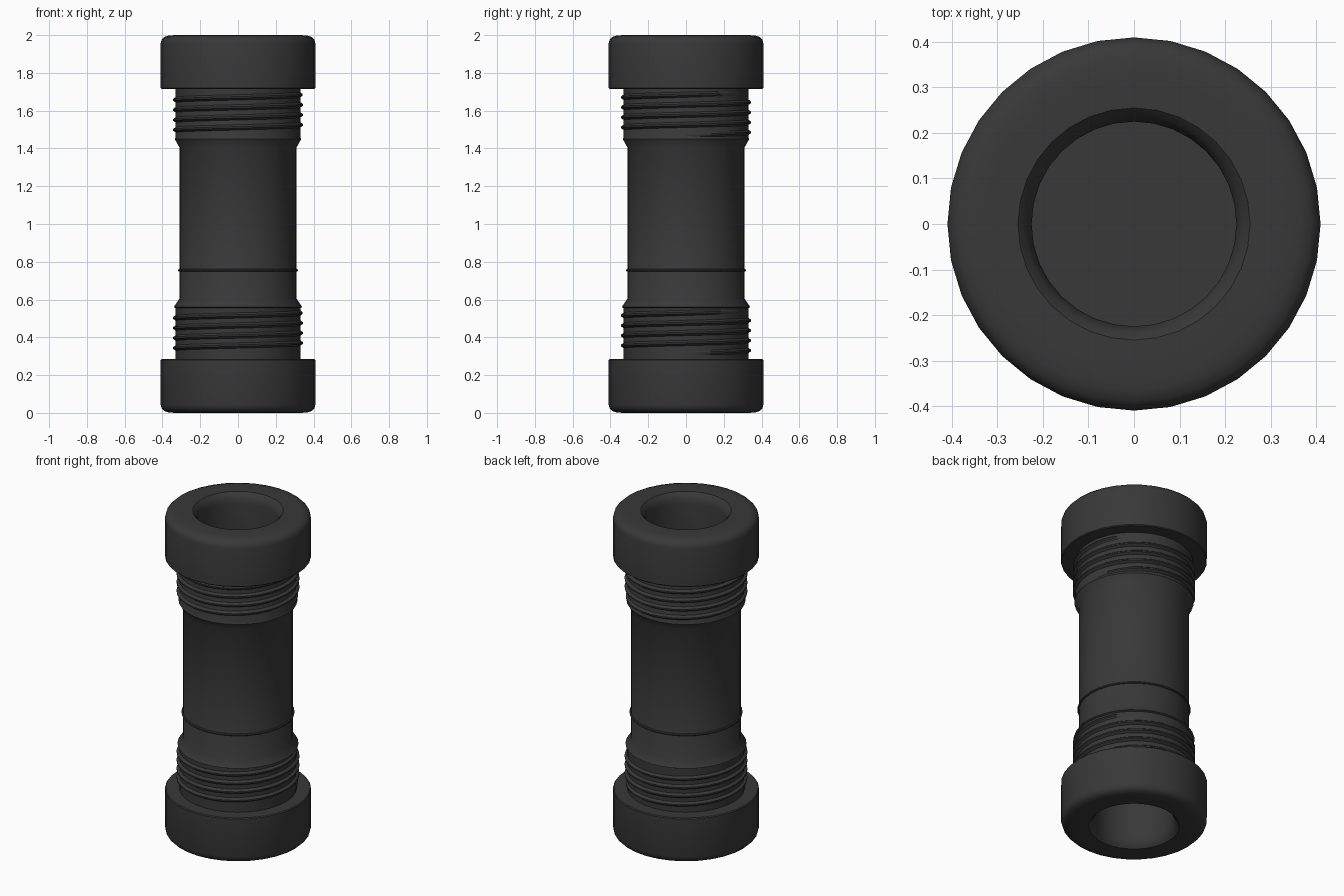
import bpy, bmesh, math

if "Cube" in bpy.data.objects:
    bpy.data.objects.remove(bpy.data.objects["Cube"])

SEG = 32
mat = bpy.data.materials.new("dark_metal")
mat.diffuse_color = (0.04, 0.04, 0.04, 1)
mat.use_nodes = True
mat.node_tree.nodes["Principled BSDF"].inputs["Base Color"].default_value = mat.diffuse_color


def finish(name, bm, angle=35):
    bmesh.ops.remove_doubles(bm, verts=bm.verts, dist=1e-5)
    bmesh.ops.recalc_face_normals(bm, faces=bm.faces)
    me = bpy.data.meshes.new(name)
    bm.to_mesh(me)
    bm.free()
    me.materials.append(mat)
    ob = bpy.data.objects.new(name, me)
    bpy.context.collection.objects.link(ob)
    bpy.ops.object.select_all(action='DESELECT')
    ob.select_set(True)
    bpy.context.view_layer.objects.active = ob
    bpy.ops.object.shade_smooth_by_angle(angle=math.radians(angle))
    return ob


def lathe(name, profile, closed=False):
    """Revolve (radius, z) points around z."""
    bm = bmesh.new()
    vs = [bm.verts.new((r, 0, z)) for r, z in profile]
    pairs = list(zip(vs, vs[1:])) + ([(vs[-1], vs[0])] if closed else [])
    es = [bm.edges.new(p) for p in pairs]
    bmesh.ops.spin(bm, geom=vs + es, cent=(0, 0, 0), axis=(0, 0, 1),
                   angle=2 * math.pi, steps=SEG, use_merge=False)
    return finish(name, bm)


def thread(name, z0, z1, radius, pitch=0.053, height=0.015, width=0.034):
    """Helical ridge with a triangular section, tapered at both ends."""
    bm = bmesh.new()
    steps = int((z1 - z0 - width) / pitch * SEG)
    rows = []
    for i in range(steps + 1):
        a = 2 * math.pi * i / SEG
        z = z0 + width / 2 + pitch * i / SEG
        fade = min(1, i / 6, (steps - i) / 6)
        pts = [(radius - 0.004, -width / 2), (radius + height * fade, -0.004),
               (radius + height * fade, 0.004), (radius - 0.004, width / 2)]
        rows.append([bm.verts.new((r * math.cos(a), r * math.sin(a), z + dz))
                     for r, dz in pts])
    for p, q in zip(rows, rows[1:]):
        for k in range(4):
            j = (k + 1) % 4
            bm.faces.new((p[k], p[j], q[j], q[k]))
    bm.faces.new(rows[0])
    bm.faces.new(rows[-1])
    return finish(name, bm, 25)


# Shell with wider threaded ends; its end caps are the floors of the cup bores
lathe("cartridge_shell", [
    (0, 0.28), (0.33, 0.28), (0.33, 0.555), (0.34, 0.56), (0.31, 0.605),
    (0.31, 1.405), (0.335, 1.45), (0.33, 1.46), (0.33, 1.725), (0, 1.725)])

# Thin raised band on the shell
lathe("shell_band", [(0.305, 0.746), (0.315, 0.75), (0.318, 0.755),
                     (0.315, 0.76), (0.305, 0.764)], closed=True)

# Threads
thread("lower_thread", 0.30, 0.555, 0.33)
thread("upper_thread", 1.455, 1.71, 0.33)

# End cups, the lower one mirrored from the upper
cup = [(0.225, 1.715), (0.405, 1.715), (0.41, 1.72), (0.41, 1.955),
       (0.404, 1.976), (0.39, 1.99), (0.365, 1.998), (0.33, 2.0),
       (0.255, 2.0), (0.24, 1.985), (0.23, 1.965), (0.225, 1.94)]
lathe("upper_cup", cup, closed=True)
lathe("lower_cup", [(r, 2.0 - z) for r, z in cup], closed=True)
